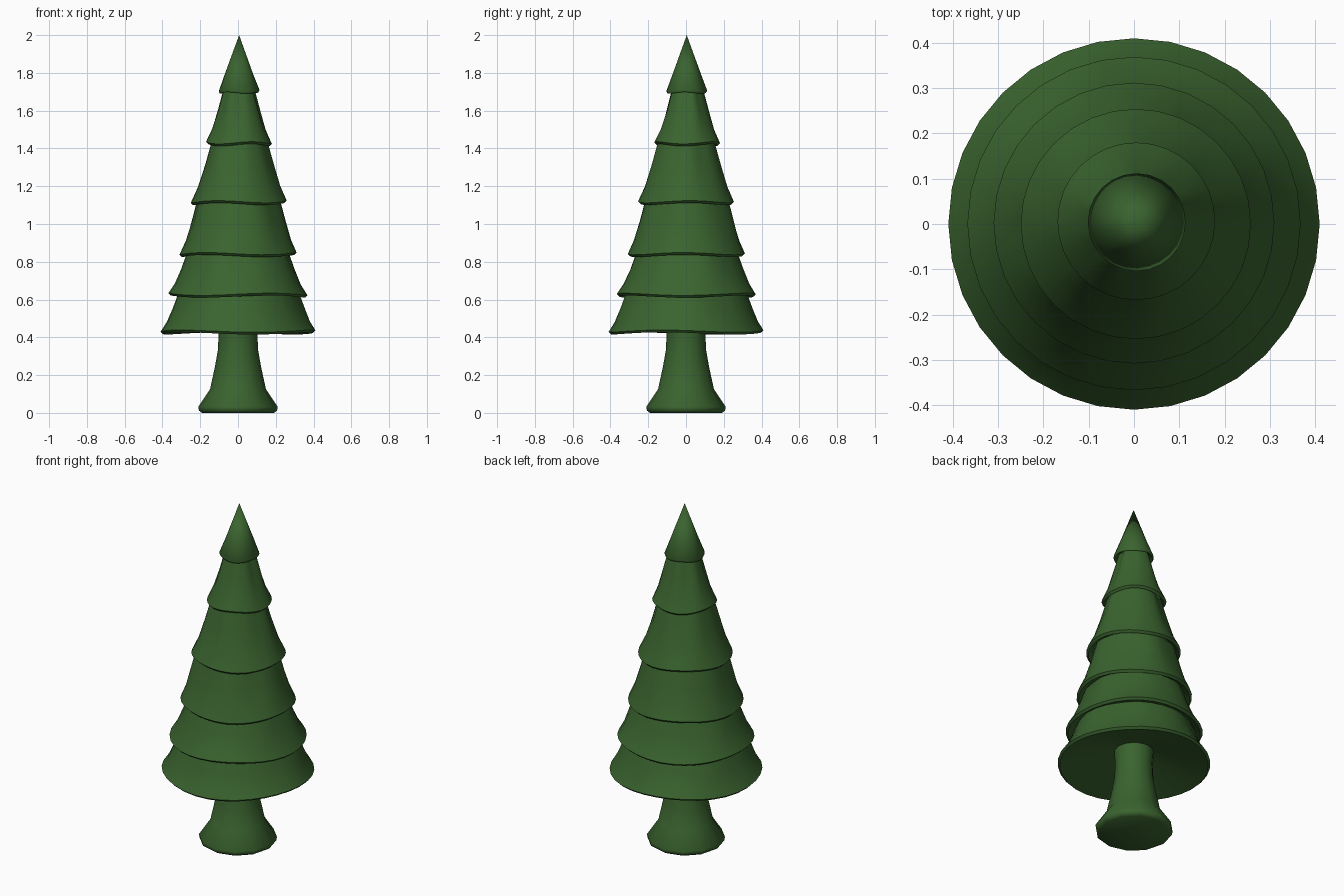
import bpy, bmesh, math, random

if "Cube" in bpy.data.objects:
    bpy.data.objects.remove(bpy.data.objects["Cube"])

random.seed(4)
green = bpy.data.materials.new("pine_green")
green.diffuse_color = (0.042, 0.125, 0.028, 1)
green.use_nodes = True
green.node_tree.nodes["Principled BSDF"].inputs["Base Color"].default_value = green.diffuse_color


def lathe(name, profile, sides, centre=(0, 0), cap_bottom=False, angle=50):
    """Turn (radius, height, fold, wave) rings around z; radius 0 makes a tip."""
    phases = [random.uniform(0, math.tau) for _ in range(3)]
    bm = bmesh.new()
    rings = []
    for r, z, fold, wave in profile:
        if r == 0:
            rings.append([bm.verts.new((*centre, z))])
            continue
        ring = []
        for i in range(sides):
            a = math.tau * i / sides
            ripple = math.sin(5 * a + phases[0]) + 0.7 * math.sin(8 * a + phases[1])
            rr = r + fold * ripple
            zz = z + wave * math.sin(3 * a + phases[2])
            ring.append(bm.verts.new((centre[0] + rr * math.cos(a),
                                      centre[1] + rr * math.sin(a), zz)))
        rings.append(ring)
    for low, high in zip(rings, rings[1:]):
        for i in range(sides):
            j = (i + 1) % sides
            if len(high) == 1:
                bm.faces.new((low[i], low[j], high[0]))
            else:
                bm.faces.new((low[i], low[j], high[j], high[i]))
    if cap_bottom:
        bm.faces.new(rings[0][::-1])
    mesh = bpy.data.meshes.new(name)
    bm.to_mesh(mesh)
    bm.free()
    ob = bpy.data.objects.new(name, mesh)
    bpy.context.collection.objects.link(ob)
    mesh.materials.append(green)
    bpy.context.view_layer.objects.active = ob
    ob.select_set(True)
    bpy.ops.object.shade_smooth_by_angle(angle=math.radians(angle))
    ob.select_set(False)
    return ob


# Flared trunk with a slightly rounded foot
trunk = [(0.19, 0.0), (0.207, 0.012), (0.21, 0.032), (0.148, 0.125), (0.122, 0.245),
         (0.106, 0.335), (0.103, 0.42), (0.108, 0.51)]
lathe("trunk", [(r, z, 0, 0) for r, z in trunk], 12, cap_bottom=True)

# Skirt tiers: rim radius, rim height, top radius, top height, tuck radius, centre
tiers = [
    (0.410, 0.425, 0.318, 0.635, 0.095, (0, 0)),
    (0.368, 0.620, 0.270, 0.850, 0.315, (0, 0.001)),
    (0.310, 0.835, 0.220, 1.122, 0.268, (0, 0.002)),
    (0.254, 1.110, 0.145, 1.438, 0.218, (0.004, 0)),
    (0.174, 1.422, 0.080, 1.715, 0.143, (0.005, 0.006)),
]
for n, (rim, z0, top, z1, tuck, centre) in enumerate(tiers):
    h, d = z1 - z0, rim - top
    profile = [
        (tuck, z0 + (0.08 if n == 0 else 0.014), 0, 0),    # underside
        (rim - 0.012, z0 - 0.004, 0, 0.006),
        (rim, z0 + 0.008, 0, 0.006),                       # lip
        (rim - 0.34 * d, z0 + 0.27 * h, 0.002, 0.003),
        (rim - 0.68 * d, z0 + 0.62 * h, 0.005, 0),         # folds
        (top, z1, 0.005, 0),
    ]
    lathe(f"branch_tier_{n + 1}", profile, 32, centre)

# Pointed crown
lathe("crown", [(0.078, 1.712, 0, 0), (0.102, 1.694, 0, 0.004), (0.108, 1.705, 0, 0.004),
                (0.072, 1.80, 0.001, 0), (0, 2.0, 0, 0)], 24, (0.006, 0.004))
